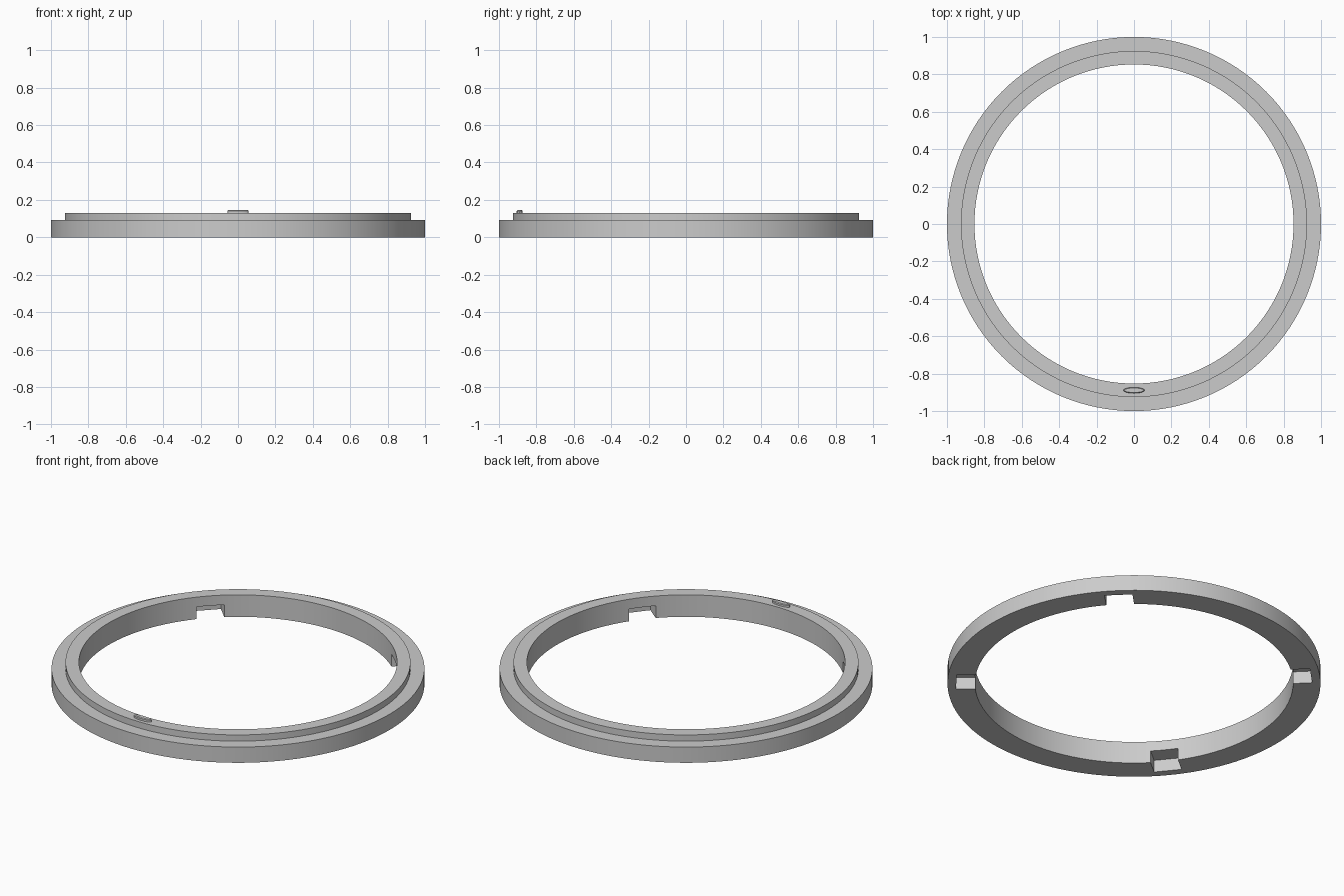
import bpy, bmesh
from math import radians, cos, sin, pi
from mathutils import Matrix, Vector

cube = bpy.data.objects.get("Cube")
if cube:
    bpy.data.objects.remove(cube, do_unlink=True)

SEGMENTS = 128
INNER, LIP, OUTER = 0.853, 0.925, 1.0
STEP_Z, TOP_Z = 0.093, 0.13

grey = bpy.data.materials.new("satin grey")
grey.use_nodes = True
colour = (0.6, 0.6, 0.6, 1)
grey.diffuse_color = colour
grey.node_tree.nodes["Principled BSDF"].inputs["Base Color"].default_value = colour


def add_object(name, bm):
    bmesh.ops.recalc_face_normals(bm, faces=bm.faces[:])
    mesh = bpy.data.meshes.new(name)
    bm.to_mesh(mesh)
    bm.free()
    obj = bpy.data.objects.new(name, mesh)
    obj.data.materials.append(grey)
    bpy.context.collection.objects.link(obj)
    return obj


def activate(obj):
    bpy.ops.object.select_all(action="DESELECT")
    obj.select_set(True)
    bpy.context.view_layer.objects.active = obj


# Stepped ring, turned from its cross-section
bm = bmesh.new()
profile = [(INNER, 0), (OUTER, 0), (OUTER, STEP_Z), (LIP, STEP_Z), (LIP, TOP_Z), (INNER, TOP_Z)]
verts = [bm.verts.new((r, 0, z)) for r, z in profile]
edges = [bm.edges.new((v, verts[i - 1])) for i, v in enumerate(verts)]
bmesh.ops.spin(bm, geom=verts + edges, cent=(0, 0, 0), axis=(0, 0, 1),
               angle=2 * pi, steps=SEGMENTS, use_merge=True)
bmesh.ops.remove_doubles(bm, verts=bm.verts[:], dist=1e-5)
ring = add_object("stepped_ring", bm)

# Four square notches under the inner edge, mirrored left to right
NOTCH_W, NOTCH_H, NOTCH_R = 0.15, 0.072, 0.953
bm = bmesh.new()
for angle in (45, 135, 219, 321):
    place = (Matrix.Rotation(radians(angle), 4, "Z")
             @ Matrix.Translation((NOTCH_R - 0.1, 0, NOTCH_H - 0.1))
             @ Matrix.Diagonal((0.2, NOTCH_W, 0.2, 1)))
    bmesh.ops.create_cube(bm, size=1, matrix=place)
cutter = add_object("notch_cutter", bm)
cutter.hide_render = True

activate(ring)
cut = ring.modifiers.new("notches", "BOOLEAN")
cut.operation = "DIFFERENCE"
cut.solver = "EXACT"
cut.object = cutter
bpy.ops.object.modifier_apply(modifier=cut.name)
bpy.data.objects.remove(cutter, do_unlink=True)
bpy.ops.object.shade_smooth_by_angle(angle=radians(30))

# Raised oval index mark on the front of the lip
bm = bmesh.new()
centre = Vector((0, -0.889, 0))
half_x, half_y = 0.056, 0.016
layers = []
for z, inset in ((TOP_Z - 0.01, 0), (0.141, 0), (0.145, 0.004)):
    layers.append([bm.verts.new(centre + Vector((
        (half_x - inset) * cos(2 * pi * i / 32),
        (half_y - inset) * sin(2 * pi * i / 32), z))) for i in range(32)])
for low, high in zip(layers, layers[1:]):
    for i in range(32):
        bm.faces.new((low[i - 1], low[i], high[i], high[i - 1]))
bm.faces.new(layers[0])
bm.faces.new(layers[-1])
mark = add_object("index_mark", bm)
activate(mark)
bpy.ops.object.shade_smooth_by_angle(angle=radians(30))
